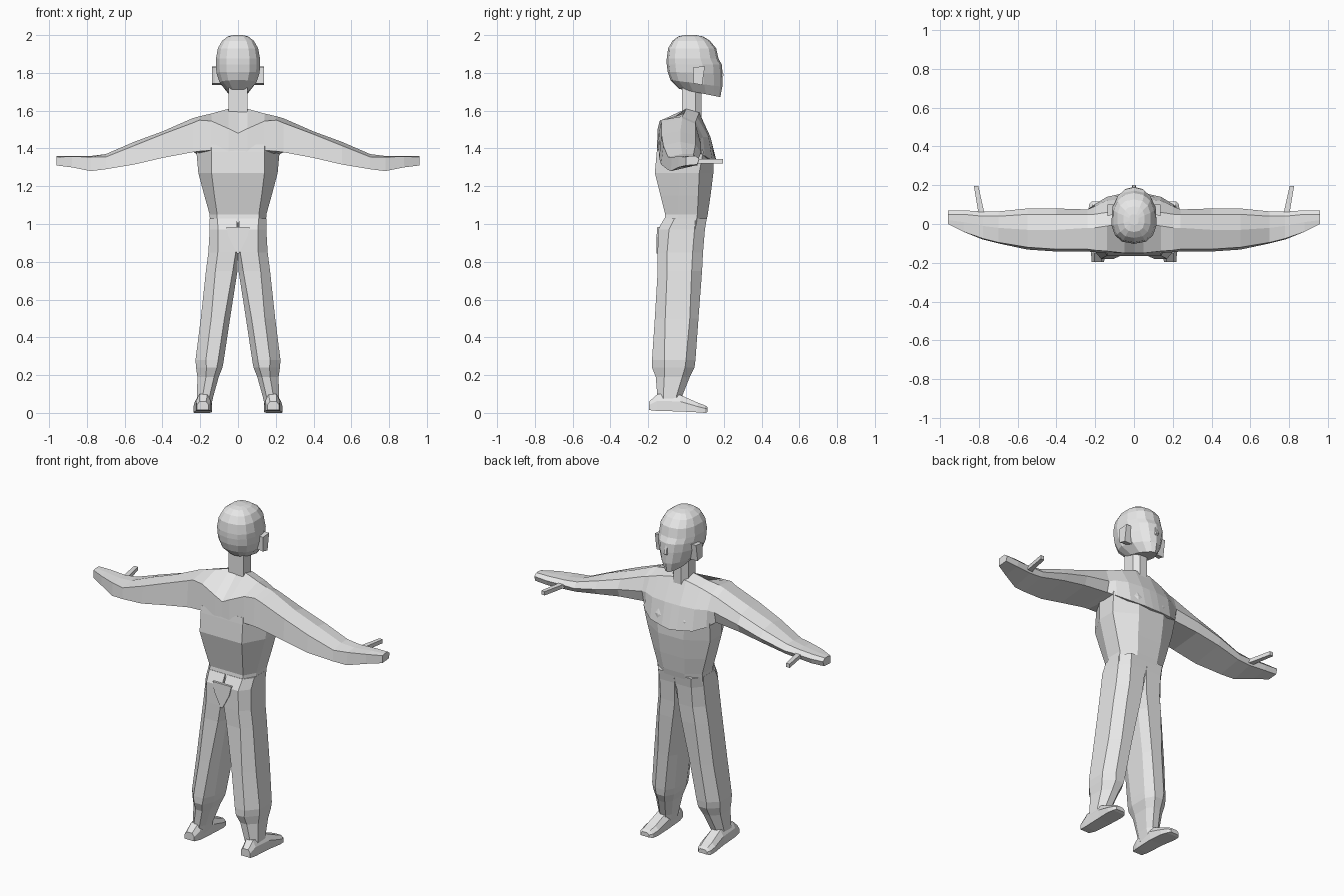
import bpy, bmesh, math

grey = bpy.data.materials.new("plain grey")
grey.diffuse_color = (0.8, 0.8, 0.8, 1)


def loft(name, rings):
    """Skin a list of equal-length vertex rings and cap both ends."""
    bm = bmesh.new()
    vs = [[bm.verts.new(p) for p in r] for r in rings]
    n = len(rings[0])
    for a, b in zip(vs, vs[1:]):
        for i in range(n):
            j = (i + 1) % n
            bm.faces.new((a[i], a[j], b[j], b[i]))
    bm.faces.new(vs[0])
    bm.faces.new(vs[-1])
    bmesh.ops.recalc_face_normals(bm, faces=bm.faces)
    me = bpy.data.meshes.new(name)
    bm.to_mesh(me)
    bm.free()
    me.materials.append(grey)
    ob = bpy.data.objects.new(name, me)
    bpy.context.collection.objects.link(ob)
    return ob


def pair(name, rings):
    """The same loft on both sides of the body."""
    for side, s in (("right", 1), ("left", -1)):
        loft(f"{side}_{name}", [[(s * x, y, z) for x, y, z in r] for r in rings])


def box_along_y(rows):
    """Chamfered rectangular rings: y, x0, x1, z0, z1."""
    out = []
    for y, x0, x1, z0, z1 in rows:
        c = (x1 - x0) * 0.22
        m = z0 + (z1 - z0) * 0.6
        out.append([(x0, y, z0), (x1, y, z0), (x1, y, m),
                    (x1 - c, y, z1), (x0 + c, y, z1), (x0, y, m)])
    return out


# Torso: z, back half width, back y, side half width, side y pair, chest half width, chest y
torso = []
for z, a, yb, w, s0, s1, c, yf in [
        (1.42, .14, -.15, .205, -.03, .08, .09, .13),
        (1.38, .14, -.155, .22, -.03, .09, .09, .145),
        (1.27, .14, -.165, .21, -.04, .07, .085, .145),
        (1.15, .125, -.135, .178, -.04, .065, .08, .13),
        (1.05, .11, -.11, .15, -.04, .06, .07, .115),
        (0.98, .11, -.12, .148, -.05, .05, .07, .10),
        (0.90, .09, -.12, .135, -.06, .04, .05, .08)]:
    torso.append([(-a, yb, z), (a, yb, z), (w, s0, z), (w, s1, z),
                  (c, yf, z), (-c, yf, z), (-w, s1, z), (-w, s0, z)])
loft("torso", torso)

# Shoulders and arms: x, then (y, z) for low back, high back, top, high chest, low chest
half = [
    (0.00, (-.155, 1.36), (-.15, 1.48), (0, 1.61), (.07, 1.59), (.13, 1.46), (.165, 1.32)),
    (0.05, (-.155, 1.37), (-.15, 1.505), (0, 1.61), (.07, 1.59), (.13, 1.46), (.16, 1.325)),
    (0.14, (-.15, 1.39), (-.14, 1.545), (-.01, 1.585), (.06, 1.565), (.12, 1.46), (.14, 1.335)),
    (0.205, (-.145, 1.385), (-.135, 1.55), (-.02, 1.57), (.05, 1.54), (.09, 1.46), (.10, 1.36)),
    (0.24, (-.142, 1.38), (-.13, 1.535), (-.02, 1.56), (.05, 1.53), (.075, 1.45), (.06, 1.385)),
    (0.40, (-.142, 1.35), (-.13, 1.475), (-.03, 1.49), (.05, 1.47), (.08, 1.42), (.06, 1.37)),
    (0.55, (-.132, 1.315), (-.12, 1.415), (-.03, 1.435), (.05, 1.42), (.08, 1.38), (.06, 1.345)),
    (0.70, (-.10, 1.29), (-.095, 1.355), (-.02, 1.37), (.04, 1.37), (.065, 1.34), (.05, 1.315)),
    (0.78, (-.08, 1.28), (-.075, 1.355), (-.01, 1.36), (.04, 1.36), (.065, 1.34), (.05, 1.31)),
    (0.88, (-.04, 1.30), (-.04, 1.357), (.01, 1.36), (.05, 1.36), (.07, 1.34), (.06, 1.31)),
    (0.96, (0, 1.31), (0, 1.355), (.02, 1.36), (.05, 1.36), (.07, 1.345), (.06, 1.315))]
arms = [[(-h[0], y, z) for y, z in h[1:]] for h in half[:0:-1]]
arms += [[(h[0], y, z) for y, z in h[1:]] for h in half]
loft("shoulders_and_arms", arms)

# Thumbs
pair("thumb", [[(x0, y, 1.32), (x1, y, 1.32), (x1, y, 1.343), (x0, y, 1.343)]
               for y, x0, x1 in [(.03, .755, .81), (.07, .775, .805), (.195, .803, .826)]])

# Legs: z, x0, x1, inner inset, outer inset, y0, y1, side face y pair
legs = []
for z, x0, x1, ci, co, y0, y1, s0, s1 in [
        (1.03, 0, .15, .005, .04, -.115, .11, -.06, .05),
        (0.97, 0, .15, .005, .045, -.148, .10, -.09, .045),
        (0.85, 0, .157, .012, .05, -.15, .09, -.10, .035),
        (0.75, .003, .17, .025, .05, -.15, .085, -.10, .03),
        (0.50, .042, .197, .03, .055, -.165, .066, -.11, .02),
        (0.28, .075, .225, .03, .055, -.18, .05, -.115, 0),
        (0.24, .082, .222, .03, .055, -.18, .045, -.115, -.005),
        (0.19, .102, .215, .025, .045, -.16, .02, -.115, -.02),
        (0.09, .13, .217, .02, .03, -.152, -.02, -.12, -.05),
        (0.04, .142, .217, .02, .03, -.15, -.02, -.12, -.05)]:
    legs.append([(x0 + ci, y0, z), (x1 - co, y0, z), (x1, s0, z), (x1, s1, z),
                 (x1 - co, y1, z), (x0 + ci, y1, z), (x0, s1, z), (x0, s0, z)])
pair("leg", legs)

# Feet
pair("foot", box_along_y([
    (-.195, .155, .218, .015, .06), (-.15, .145, .222, .01, .10),
    (-.03, .138, .228, .008, .095), (.06, .14, .236, .003, .055),
    (.10, .15, .232, 0, .04), (.115, .165, .22, .005, .03)]))

# Wedge panel at the seat, pointed at the bottom
loft("seat_panel", [
    [(-.062, y, .985), (.062, y, .985), (.05, y - d, .93), (.006, y - d, .845),
     (-.006, y - d, .845), (-.05, y - d, .93)] for y, d in ((-.10, 0), (-.152, .004))])

# Neck
loft("neck", [[(-.05, -.02, z), (.05, -.02, z), (.05, .05, z),
               (.025, .082, z), (-.025, .082, z), (-.05, .05, z)]
              for z in (1.56, 1.73)])

# Head: z, half width, y0, y1, forward tilt, narrowing toward the face
head = []
N = 14
for z, hw, y0, y1, tilt, taper in [
        (1.698, .055, -.035, .18, .2, .4),
        (1.745, .10, -.08, .19, .13, .4),
        (1.80, .117, -.095, .19, .04, .3),
        (1.845, .119, -.10, .187, 0, .22),
        (1.875, .119, -.10, .17, 0, .15),
        (1.93, .109, -.093, .158, 0, .1),
        (1.97, .086, -.07, .125, 0, 0),
        (1.993, .055, -.04, .09, 0, 0),
        (2.0, .025, -.005, .05, 0, 0)]:
    ring = []
    for i in range(N):
        a = 2 * math.pi * (i + .5) / N
        c, s = math.cos(a), math.sin(a)
        x = math.copysign(abs(c) ** .8, c) * hw * (1 - taper * max(s, 0))
        y = (y0 + y1) / 2 + math.copysign(abs(s) ** .8, s) * (y1 - y0) / 2 * 1.015
        ring.append((x, y, z - tilt * (y - .05)))
    head.append(ring)
loft("head", head)

# Ears
pair("ear", [[(x, y0, 1.745), (x, .085, 1.735), (x, .10, 1.835), (x, y0, 1.83)]
             for x, y0 in ((.07, .05), (.122, .045), (.137, .04))])

# Nose, a shallow wedge on the face
loft("nose", [[(-w, .16, z), (w, .16, z), (w * .5, y, z), (-w * .5, y, z)]
              for z, w, y in ((1.85, .01, .184), (1.785, .018, .2), (1.775, .016, .188))])
